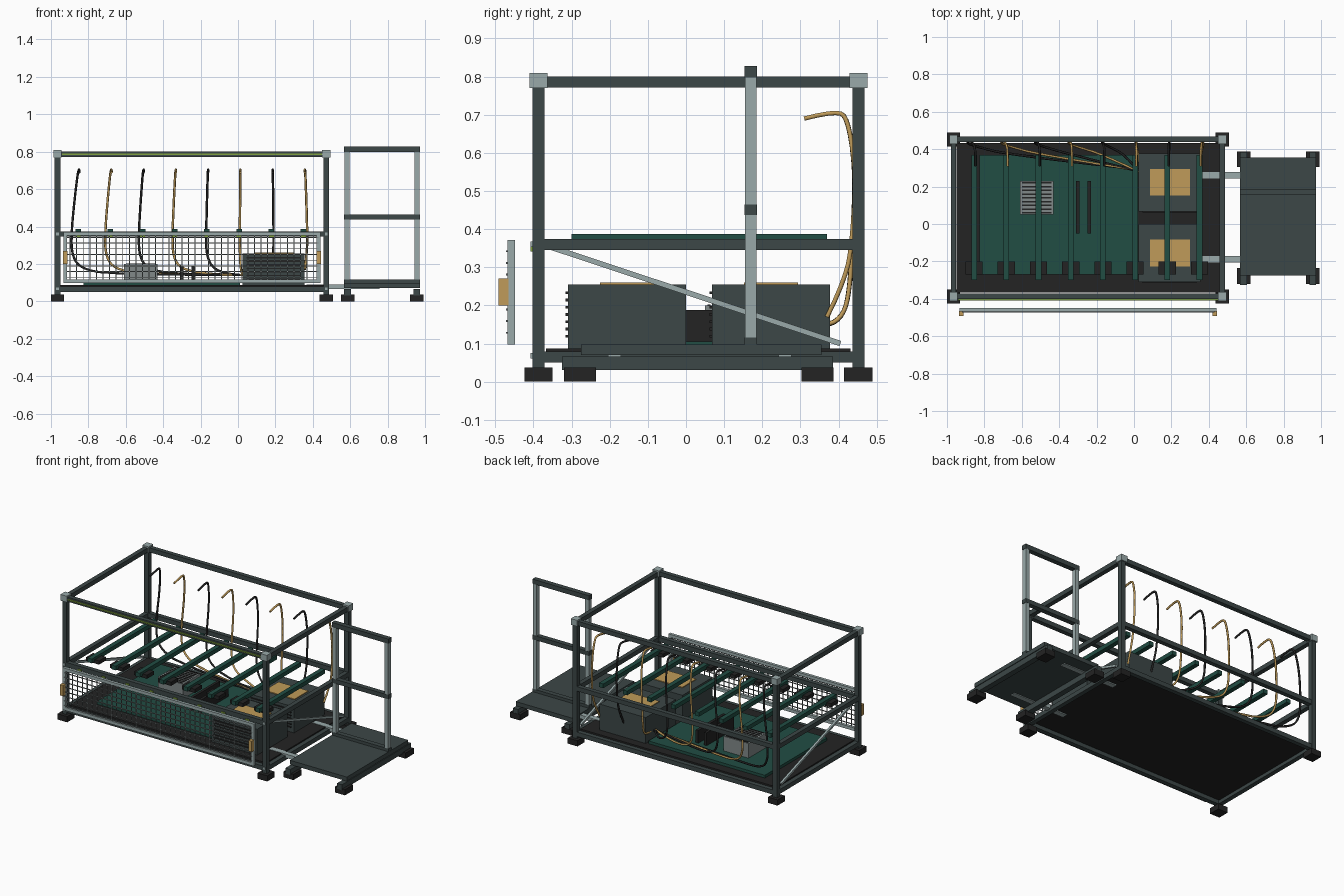
import bpy
from mathutils import Vector

cube = bpy.data.objects.get("Cube")
if cube:
    bpy.data.objects.remove(cube, do_unlink=True)


def material(name, r, g, b):
    m = bpy.data.materials.new(name)
    m.use_nodes = True
    m.diffuse_color = (r, g, b, 1)
    m.node_tree.nodes["Principled BSDF"].inputs["Base Color"].default_value = (r, g, b, 1)
    return m


SLATE = material("dark slate", .045, .063, .063)
STEEL = material("light steel", .32, .40, .40)
GREEN = material("deep green", .015, .075, .057)
TAN = material("tan", .53, .33, .10)
BLACK = material("black", .017, .017, .017)
LIME = material("lime strip", .22, .36, .05)
GREY = material("mid grey", .22, .25, .25)


def add_mesh(name, verts, faces, mat):
    me = bpy.data.meshes.new(name)
    me.from_pydata(verts, [], faces)
    me.materials.append(mat)
    ob = bpy.data.objects.new(name, me)
    bpy.context.collection.objects.link(ob)
    return ob


QUADS = [(0, 1, 3, 2), (4, 6, 7, 5), (0, 4, 5, 1), (2, 3, 7, 6), (0, 2, 6, 4), (1, 5, 7, 3)]


def box(name, xs, ys, zs, mat):
    """Box from its extents along each axis."""
    return add_mesh(name, [(x, y, z) for x in xs for y in ys for z in zs], QUADS, mat)


def around(c, w):
    return (c - w / 2, c + w / 2)


def beam(name, a, b, w, mat):
    """Square bar between two points."""
    a, b = Vector(a), Vector(b)
    ob = box(name, around(0, w), around(0, w), (0, (b - a).length), mat)
    ob.location = a
    ob.rotation_euler = (b - a).to_track_quat('Z', 'Y').to_euler()
    return ob


# Main frame: posts, feet, corner caps, bolts
X0, X1, Y0, Y1 = -.965, .472, -.387, .452
T = .031
for x in (X0, X1):
    for y in (Y0, Y1):
        box("frame_post", around(x, T), around(y, T), (.03, .78), SLATE)
        box("frame_foot", around(x, .07), around(y, .074), (0, .037), BLACK)
        box("corner_cap", around(x, .045), around(y, .047), (.77, .81), STEEL)
    for z in (.36, .068):
        box("post_bolt", around(x, .014), (Y0 - .021, Y0), around(z, .014), STEEL)

# Frame rails at three heights
for z in (.065, .36, .786):
    for y in (Y0, Y1):
        box("long_rail", (X0, X1), around(y, .029), around(z, .029), SLATE)
    for x in (X0, X1):
        box("end_rail", around(x, .029), (Y0, Y1), around(z, .029), SLATE)
box("light_strip", (-.94, .45), (Y0 - .022, Y0), around(.787, .008), LIME)

# Diagonal end braces
for x in (X0, X1):
    beam("end_brace", (x, -.355, .353), (x, .405, .1), .014, STEEL)

# Floor and equipment pad
box("floor_plate", (-.95, .457), (-.367, .432), (.072, .087), BLACK)
box("equipment_pad", (-.825, .01), (-.27, .37), (.086, .105), GREEN)

# Crossbars with front pads and marker lights
PITCH = .1722
for i in range(8):
    x = -.855 + PITCH * i
    box("crossbar", around(x, .03), (-.3, .37), (.36, .387), GREEN)
    box("crossbar_pad", around(x, .092), (-.27, -.2), (.348, .372), BLACK)
    box("marker_light", around(x, .026), (Y0 - .021, Y0), around(.349, .014), LIME)

# Machine cabinets with lids, tan panels and louvres
for y0, y1 in ((-.31, 0), (.068, .378)):
    box("cabinet", (.025, .355), (y0, y1), (.085, .255), SLATE)
    c = (y0 + y1) / 2
    box("cabinet_lid", (.085, .3), around(c, .142), (.25, .26), TAN)
    for k in range(7):
        box("cabinet_louvre", (.045, .335), (y0 - .006, y0), around(.119 + .019 * k, .007), BLACK)

# Vented unit on the pad
box("vent_unit", (-.61, -.43), (.05, .23), (.1, .2), GREY)
for k in range(9):
    box("vent_slot", (-.6, -.44), around(.06 + .02 * k, .008), (.199, .203), BLACK)
for x in (-.3, -.24):
    box("pad_fin", around(x, .018), (-.05, .23), (.1, .188), BLACK)


# Hanging hoses, alternating colours
def hose(name, points, mat):
    cu = bpy.data.curves.new(name, 'CURVE')
    cu.dimensions = '3D'
    cu.bevel_depth = .0065
    cu.bevel_resolution = 1
    cu.use_fill_caps = True
    cu.resolution_u = 4
    sp = cu.splines.new('NURBS')
    sp.points.add(len(points) - 1)
    for p, co in zip(sp.points, points):
        p.co = (*co, 1)
    sp.order_u = 3
    sp.use_endpoint_u = True
    cu.materials.append(mat)
    ob = bpy.data.objects.new(name, cu)
    bpy.context.collection.objects.link(ob)


for i in range(8):
    x = -.848 + PITCH * i
    s = -.042 + .0078 * i
    path = [(x, .31, .69), (x, .395, .712), (x + s * .2, .425, .69),
            (x + s * .6, .445, .55), (x + s, .437, .38)]
    if i < 6:
        reach = .03 - x
        path += [(x + s, .43, .25), (x + s * .6 + min(.03, reach * .2), .415, .175),
                 (x + min(.17, reach * .6), .37, .143), (.04, .29 - .006 * i, .14)]
    else:
        path += [(x + s, .42, .27), (x, .37, .17)]
    hose("hose", path, BLACK if i % 2 == 0 else TAN)

# Detached mesh guard in front
GX, GZ, GY = (-.933, .441), (.098, .372), (-.468, -.449)
for z in (GZ[0] + .01, GZ[1] - .01):
    box("guard_rail", GX, GY, around(z, .02), STEEL)
for x, out in ((GX[0] + .01, .011), (GX[1] - .01, -.011)):
    box("guard_stile", around(x, .02), GY, GZ, STEEL)
    box("guard_handle", around(x, .024), (-.492, -.466), (.2, .27), TAN)
for k in range(1, 39):
    box("guard_wire", around(GX[0] + .0352 * k, .0045), (-.468, -.463), (.11, .36), GREY)
for k in range(1, 9):
    box("guard_wire", (-.92, .43), (-.472, -.467), around(.098 + .0305 * k, .0045), GREY)

# Side platform: deck, beams, feet and connecting arms
box("platform_deck", (.566, .974), (-.275, .355), (.07, .097), SLATE)
for x in (.586, .956):
    box("platform_beam", around(x, .036), (-.325, .385), (.03, .066), SLATE)
    for y in (-.278, .345):
        box("platform_foot", around(x, .072), around(y, .083), (0, .037), BLACK)
for y in (-.188, .26):
    box("connecting_arm", (.365, .757), around(y, .034), (.065, .089), STEEL)

# Platform railing
for x in (.582, .957):
    box("railing_post", around(x, .027), around(.17, .03), (.09, .8), STEEL)
for z, h in ((.813, .03), (.451, .028), (.106, .02)):
    box("railing_bar", (.566, .973), around(.17, .032), around(z, h), SLATE)
